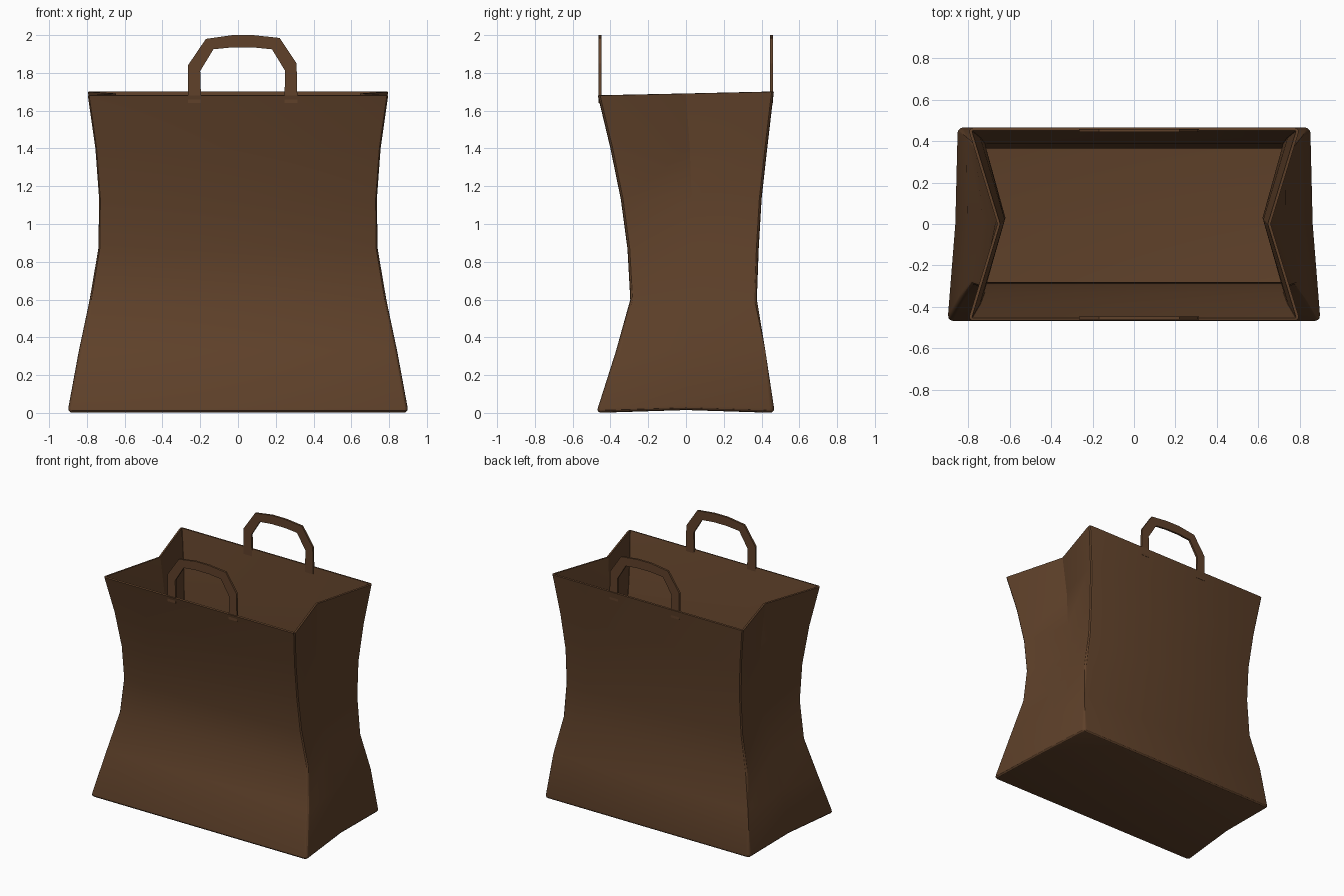
import bpy, bmesh, math

if "Cube" in bpy.data.objects:
    bpy.data.objects.remove(bpy.data.objects["Cube"])

paper = bpy.data.materials.new("brown_paper")
paper.diffuse_color = (0.115, 0.053, 0.023, 1)
paper.use_nodes = True
paper.node_tree.nodes["Principled BSDF"].inputs["Base Color"].default_value = paper.diffuse_color


def make_object(name, bm):
    bmesh.ops.recalc_face_normals(bm, faces=bm.faces)
    mesh = bpy.data.meshes.new(name)
    bm.to_mesh(mesh)
    bm.free()
    mesh.materials.append(paper)
    obj = bpy.data.objects.new(name, mesh)
    bpy.context.collection.objects.link(obj)
    bpy.ops.object.select_all(action='DESELECT')
    bpy.context.view_layer.objects.active = obj
    obj.select_set(True)
    return obj


# Bag levels: z, front half width, front y, back half width, back y, fold half width, fold y
levels = [
    (0.00, 0.905, -0.475, 0.855, 0.470, 0.868, 0.00),
    (0.33, 0.845, -0.370, 0.810, 0.420, 0.805, 0.01),
    (0.60, 0.790, -0.295, 0.768, 0.375, 0.730, 0.02),
    (0.87, 0.745, -0.310, 0.738, 0.385, 0.665, 0.03),
    (1.13, 0.742, -0.345, 0.738, 0.400, 0.635, 0.03),
    (1.40, 0.762, -0.400, 0.760, 0.430, 0.638, 0.02),
    (1.69, 0.802, -0.467, 0.802, 0.465, 0.660, 0.00),
]

# Bag shell: six-sided rings with the side gussets folded inwards
bm = bmesh.new()
rings = []
for i, (z, fx, fy, bx, by, mx, my) in enumerate(levels):
    top = 0.01 if i == len(levels) - 1 else 0
    mid = 0.015 if i == 0 else 0
    points = [(-fx, fy, z - top), (fx, fy, z - top), (mx, my, z + mid),
              (bx, by, z + top), (-bx, by, z + top), (-mx, my, z + mid)]
    rings.append([bm.verts.new(p) for p in points])
for low, high in zip(rings, rings[1:]):
    for k in range(6):
        n = (k + 1) % 6
        bm.faces.new((low[k], low[n], high[n], high[k]))
# Base in three pieces, meeting along the middle crease
b = rings[0]
bm.faces.new((b[0], b[5], b[2], b[1]))
bm.faces.new((b[5], b[4], b[3], b[2]))

# Rounded corners and base edges
edges = [bm.edges.get((b[k], b[(k + 1) % 6])) for k in range(6)]
for low, high in zip(rings, rings[1:]):
    edges += [bm.edges.get((low[k], high[k])) for k in (0, 1, 3, 4)]
bmesh.ops.bevel(bm, geom=edges, offset=0.025, segments=3, profile=0.5,
                affect='EDGES', clamp_overlap=True)
bag = make_object("bag_body", bm)
shell = bag.modifiers.new("paper_thickness", 'SOLIDIFY')
shell.thickness = 0.014
shell.offset = -1
bpy.ops.object.modifier_apply(modifier=shell.name)
bpy.ops.object.shade_smooth_by_angle(angle=math.radians(30))

# Handles: flat loops glued inside the front and back rims
outer = [(-0.265, 1.64), (-0.265, 1.84), (-0.17, 1.98), (-0.03, 2.0),
         (0.08, 2.0), (0.22, 1.985), (0.31, 1.85), (0.315, 1.64)]
inner = [(-0.195, 1.64), (-0.2, 1.81), (-0.13, 1.925), (-0.03, 1.935),
         (0.08, 1.935), (0.18, 1.925), (0.25, 1.81), (0.245, 1.64)]


def handle(name, y0, y1):
    bm = bmesh.new()
    o = [bm.verts.new((x, y0, z)) for x, z in outer]
    i = [bm.verts.new((x, y0, z)) for x, z in inner]
    faces = [bm.faces.new((o[k], o[k + 1], i[k + 1], i[k])) for k in range(len(o) - 1)]
    out = bmesh.ops.extrude_face_region(bm, geom=faces, use_keep_orig=True)
    moved = [g for g in out["geom"] if isinstance(g, bmesh.types.BMVert)]
    bmesh.ops.translate(bm, verts=moved, vec=(0, y1 - y0, 0))
    make_object(name, bm)
    bpy.ops.object.shade_smooth_by_angle(angle=math.radians(30))


handle("front_handle", -0.462, -0.447)
handle("back_handle", 0.445, 0.460)
